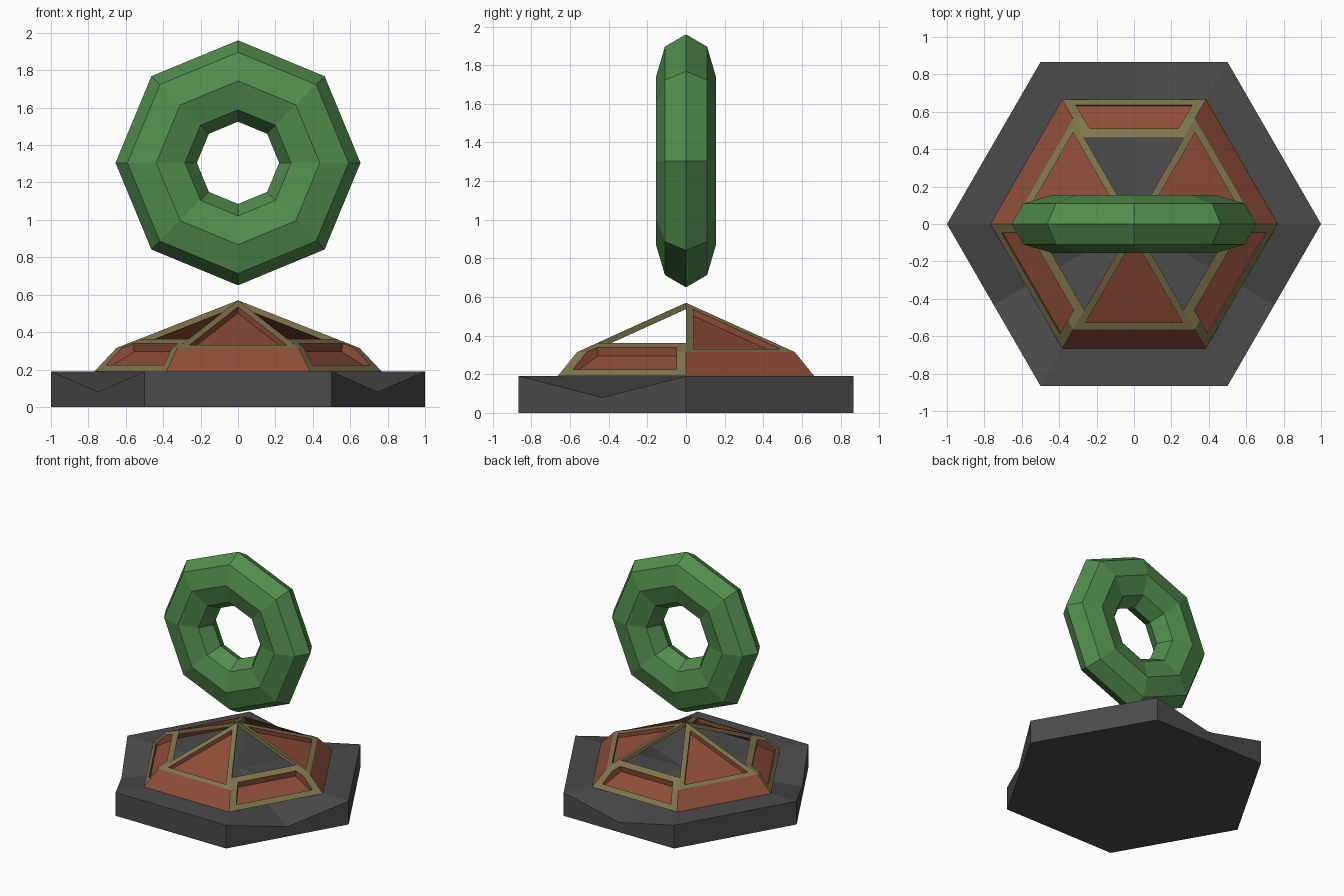
import bpy
from math import cos, sin, radians, pi, sqrt

cube = bpy.data.objects.get("Cube")
if cube:
    bpy.data.objects.remove(cube, do_unlink=True)


def material(name, color):
    m = bpy.data.materials.new(name)
    m.use_nodes = True
    m.diffuse_color = (*color, 1)
    m.node_tree.nodes["Principled BSDF"].inputs["Base Color"].default_value = (*color, 1)
    return m


GREY = material("stone grey", (0.07, 0.07, 0.07))
RED = material("brick red", (0.27, 0.075, 0.04))
OLIVE = material("olive trim", (0.215, 0.18, 0.075))
GREEN = material("leaf green", (0.085, 0.27, 0.075))


def build(name, faces, mats):
    """Make an object from (points, material index) faces."""
    verts, polys, seen = [], [], {}
    for pts, _ in faces:
        poly = []
        for p in pts:
            key = tuple(round(c, 4) for c in p)
            if key not in seen:
                seen[key] = len(verts)
                verts.append(key)
            poly.append(seen[key])
        polys.append(poly)
    mesh = bpy.data.meshes.new(name)
    mesh.from_pydata(verts, [], polys)
    for m in mats:
        mesh.materials.append(m)
    for poly, (_, index) in zip(mesh.polygons, faces):
        poly.material_index = index
    obj = bpy.data.objects.new(name, mesh)
    bpy.context.collection.objects.link(obj)
    return obj


def place(angle, a, t, z):
    """Point at distance a along a side direction, t sideways, height z."""
    c, s = cos(radians(angle)), sin(radians(angle))
    return (a * c - t * s, a * s + t * c, z)


def bridge(lower, upper, index):
    n = len(lower)
    return [([lower[i], lower[(i + 1) % n], upper[(i + 1) % n], upper[i]], index)
            for i in range(n)]


def loop(angle, profile, margin=0.0):
    """Closed loop up the right side of a hexagon sector and down the left."""
    right = [place(angle, a, a / sqrt(3) - margin, z) for a, z in profile]
    left = [place(angle, a, margin - a / sqrt(3), z) for a, z in profile]
    return [left[0]] + right + left[:0:-1]


# Hexagonal base, with the rim dipped at the middle of three sides
TOP, DIP = 0.19, 0.08
DIPPED = (90, 210, 330)
PLAIN = (30, 150, 270)
rim, foot = [], []
for k in range(6):
    x, y = cos(k * pi / 3), sin(k * pi / 3)
    rim.append((x, y, TOP))
    foot.append((x, y, 0))
    side = 30 + 60 * k
    if side in DIPPED:
        rim.append(place(side, sqrt(3) / 2, 0, DIP))
        foot.append(place(side, sqrt(3) / 2, 0, 0))
base = bridge(foot, rim, 0) + [(foot[::-1], 0)]
base += [([(0, 0, TOP), rim[i], rim[(i + 1) % len(rim)]], 0) for i in range(len(rim))]
build("base", base, [GREY])

# Roof profile as (distance from the centre, height)
EAVE, BEND, PEAK = (0.665, 0.19), (0.563, 0.315), (0, 0.57)
LIP = (0.46, 0.362)
DEPTH = 0.033

# Three low framed panels, open above
for n, angle in enumerate(DIPPED):
    outer = loop(angle, [EAVE, BEND, LIP])
    inner = loop(angle, [(0.637, 0.224), BEND, (0.51, 0.339)], 0.057)
    floor = loop(angle, [(0.63, 0.205), (0.563, 0.253), (0.505, 0.295)], 0.057)
    faces = bridge(outer, inner, 0) + bridge(inner, floor, 1) + [(floor, 1)]
    faces.append(([outer[4], outer[3], floor[3], floor[4]], 1))
    build(f"low_panel_{n + 1}", faces, [OLIVE, RED])

# Three full panels: plain skirt below, recessed triangle above
for n, angle in enumerate(PLAIN):
    skirt = loop(angle, [EAVE, BEND])
    build(f"skirt_{n + 1}", [(skirt, 0)], [RED])

    def triangle(a, half, low, tip, high):
        return [place(angle, a, -half, low), place(angle, a, half, low),
                place(angle, tip, 0, high)]

    def sunk(pts):
        return [(x, y, z - DEPTH) for x, y, z in pts]

    outer = triangle(BEND[0], BEND[0] / sqrt(3), BEND[1], *PEAK)
    inner = triangle(0.527, 0.26, 0.331, 0.078, 0.535)
    faces = bridge(outer, inner, 0) + bridge(inner, sunk(inner), 1)
    faces += [(sunk(outer), 1)] + bridge(sunk(outer), outer, 0)[1:]
    build(f"roof_panel_{n + 1}", faces, [OLIVE, RED])

# Floating faceted ring, flattened front to back
bpy.ops.mesh.primitive_torus_add(
    major_segments=8, minor_segments=8, major_radius=0.4375, minor_radius=0.2175,
    location=(0, 0, 1.305), rotation=(pi / 2, 0, 0))
ring = bpy.context.object
ring.name = "ring"
ring.scale = (1, 1, 0.71)
bpy.ops.object.transform_apply(location=False, rotation=True, scale=True)
ring.data.materials.append(GREEN)
bpy.ops.object.shade_flat()
